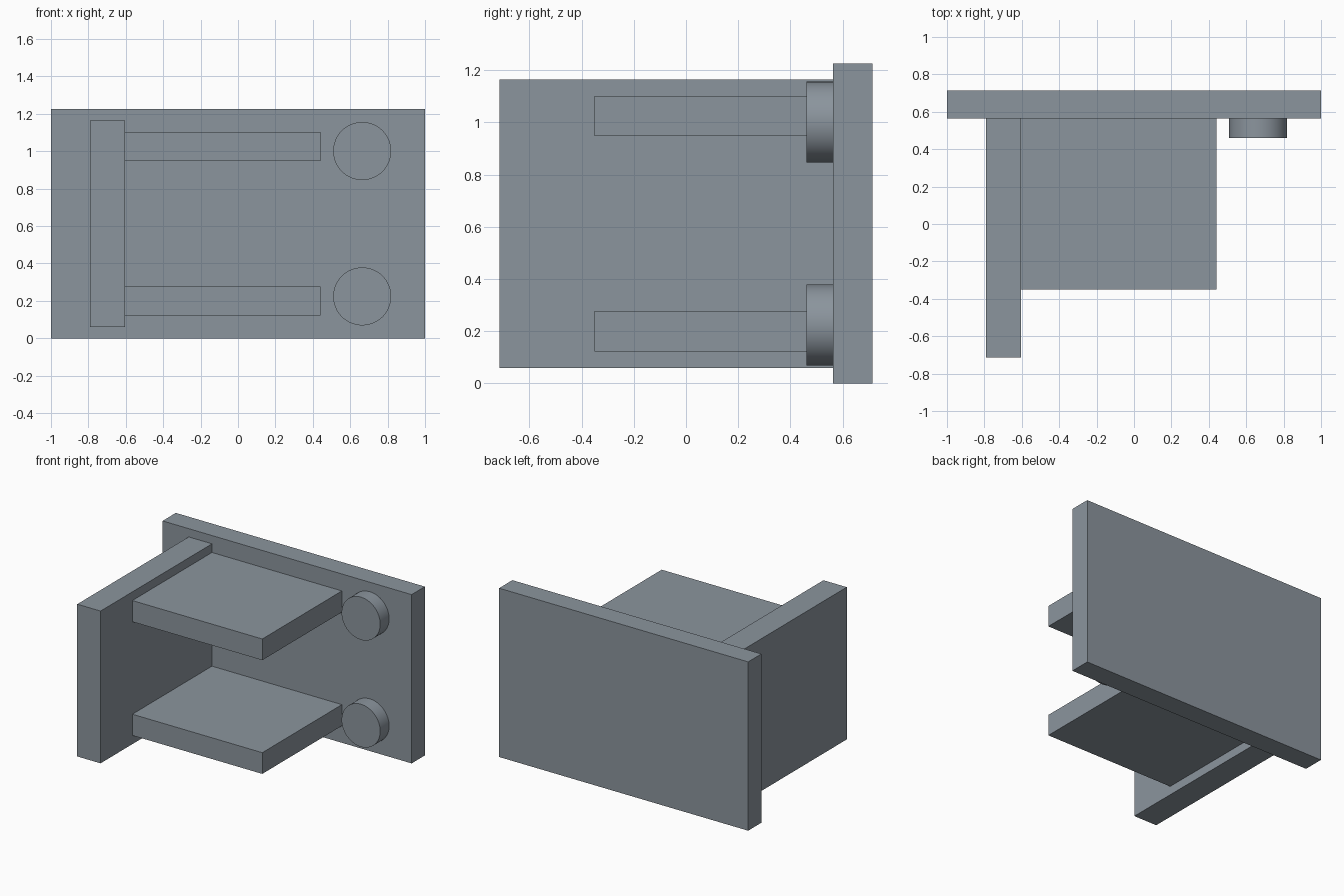
import bpy
from mathutils import Vector

cube = bpy.data.objects.get("Cube")
if cube:
    bpy.data.objects.remove(cube, do_unlink=True)

# Single steel grey material
COLOUR = (0.26, 0.30, 0.34, 1.0)
steel = bpy.data.materials.new("steel_grey")
steel.use_nodes = True
steel.diffuse_color = COLOUR
steel.node_tree.nodes["Principled BSDF"].inputs["Base Color"].default_value = COLOUR


def box(name, low, high):
    """Add a box spanning two opposite corners."""
    low, high = Vector(low), Vector(high)
    bpy.ops.mesh.primitive_cube_add(size=1, location=(low + high) / 2)
    obj = bpy.context.object
    obj.name = name
    obj.scale = high - low
    bpy.ops.object.transform_apply(location=False, rotation=False, scale=True)
    obj.data.materials.append(steel)


def boss(name, x, z, radius, front, back):
    """Add a round boss standing out along the y axis."""
    bpy.ops.mesh.primitive_cylinder_add(
        vertices=64, radius=radius, depth=back - front,
        location=(x, (front + back) / 2, z), rotation=(1.570796, 0, 0))
    obj = bpy.context.object
    obj.name = name
    bpy.ops.object.shade_smooth_by_angle()
    obj.data.materials.append(steel)


HEIGHT = 1.225
BACK = 0.715
PLATE_FRONT = 0.563
WALL_INNER = -0.603

# Mounting plate and the upright wall standing out from it
box("back_plate", (-1, PLATE_FRONT, 0), (1, BACK, HEIGHT))
box("side_wall", (-0.79, -BACK, 0.06), (WALL_INNER, PLATE_FRONT, HEIGHT - 0.06))

# Matching shelf and boss at the bottom and the top
for level, z in (("lower", 0.2), ("upper", HEIGHT - 0.2)):
    box(level + "_shelf", (WALL_INNER, -0.35, z - 0.077), (0.44, PLATE_FRONT, z + 0.077))
for level, z in (("lower", 0.224), ("upper", HEIGHT - 0.224)):
    boss(level + "_boss", 0.664, z, 0.155, 0.461, PLATE_FRONT)
